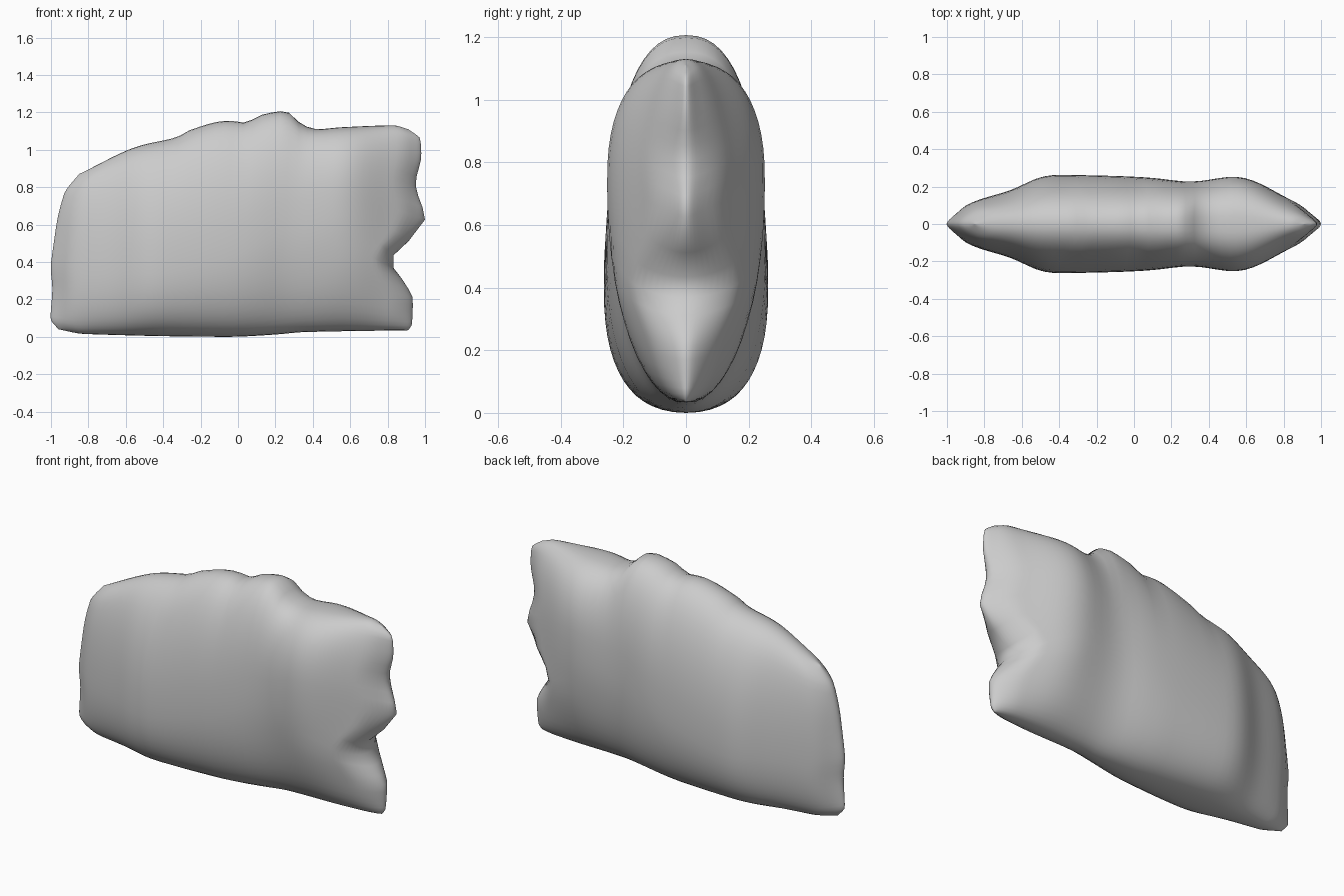
import bpy, bmesh
from math import sin, cos, pi, sqrt

cube = bpy.data.objects.get("Cube")
if cube:
    bpy.data.objects.remove(cube, do_unlink=True)

# Outline and thickness profiles, as (position, value) pairs
TOP = [(-.85, .87), (-.53, 1.02), (-.32, 1.07), (-.27, 1.1), (-.05, 1.155), (.04, 1.145),
       (.12, 1.185), (.25, 1.207), (.35, 1.13), (.43, 1.11), (.55, 1.12), (.83, 1.13), (.91, 1.11)]
BOTTOM = [(-.96, .04), (-.82, .015), (-.05, 0), (.2, .012), (.35, .025), (.91, .035)]
LEFT = [(0, 0), (.07, -.05), (.25, -.06), (.43, -.087), (.67, -.085), (.87, -.066), (1, 0)]
RIGHT = [(0, 0), (.03, .02), (.15, .025), (.25, -.03), (.34, -.09), (.4, -.06), (.45, .01),
         (.55, .09), (.73, .04), (.87, .07), (.95, .065), (1, 0)]
WIDTH = [(-1, .03), (-.97, .065), (-.8, .14), (-.67, .175), (-.45, .263), (-.1, .257), (.1, .247),
         (.3, .225), (.55, .256), (.68, .215), (.8, .147), (.92, .09), (.97, .06), (1, .03)]
CENTRE = [(0, .42), (.3, .38), (.55, .47), (.8, .64), (1, .55)]
# Section roundness above and below the widest line: low is boxy, 1 is elliptical
ROUND_UP = [(0, .95), (.3, .97), (.55, .88), (.78, .8), (1, .9)]
ROUND_LOW = [(0, .9), (.3, .8), (.55, .87), (.78, 1), (1, .75)]
END_ZONE = .065


def curve(pts, x):
    """Smooth interpolation with slopes limited so it never overshoots."""
    x = min(max(x, pts[0][0]), pts[-1][0])
    i = next(k for k in range(len(pts) - 1) if x <= pts[k + 1][0])

    def chord(k):
        return (pts[k + 1][1] - pts[k][1]) / (pts[k + 1][0] - pts[k][0])

    def slope(k):
        if k == 0 or k == len(pts) - 1:
            return chord(min(k, len(pts) - 2))
        a, b = chord(k - 1), chord(k)
        return 2 * a * b / (a + b) if a * b > 0 else 0

    (x0, y0), (x1, y1) = pts[i], pts[i + 1]
    h = x1 - x0
    t = (x - x0) / h
    hermite = y0 * (1 + 2 * t) * (1 - t) ** 2 + y1 * t * t * (3 - 2 * t)
    return hermite + h * (slope(i) * t * (1 - t) ** 2 - slope(i + 1) * t * t * (1 - t))


def half_width(x):
    """Half thickness, averaged over a short span so the sides swell gently."""
    return sum(curve(WIDTH, x + .03 * k) for k in range(-2, 3)) / 5


def rounded(value, power):
    return abs(value) ** power * (1 if value >= 0 else -1)


def surface_point(s, angle):
    """Point on the stone: s runs end to end, angle runs round the section."""
    power = curve(ROUND_UP if cos(angle) > 0 else ROUND_LOW, s)
    mid = curve(CENTRE, s)
    up = rounded(cos(angle), power)
    f = mid + up * ((1 - mid) if up > 0 else mid)
    x_low = BOTTOM[0][0] + s * (BOTTOM[-1][0] - BOTTOM[0][0])
    x_high = TOP[0][0] + s * (TOP[-1][0] - TOP[0][0])
    z_low, z_high = curve(BOTTOM, x_low), curve(TOP, x_high)
    x = x_low + f * (x_high - x_low)
    x += (1 - s) ** 3 * curve(LEFT, f) + s ** 5 * curve(RIGHT, f)
    # Round the end edges over
    t = max(0, 1 - min(s, 1 - s) / END_ZONE)
    y = half_width(x) * sqrt(1 - t * t) * rounded(sin(angle), power)
    return x, y, z_low + f * (z_high - z_low)


# Stone body: rounded sections lofted from the left edge to the right edge
COLUMNS, SIDES = 56, 56
bm = bmesh.new()
rings = []
for i in range(COLUMNS + 1):
    s = .5 - .5 * cos(pi * i / COLUMNS)
    rings.append([bm.verts.new(surface_point(s, 2 * pi * j / SIDES)) for j in range(SIDES)])
for a, b in zip(rings, rings[1:]):
    for j in range(SIDES):
        k = (j + 1) % SIDES
        bm.faces.new((a[j], a[k], b[k], b[j]))
bmesh.ops.remove_doubles(bm, verts=bm.verts, dist=.0005)
bmesh.ops.recalc_face_normals(bm, faces=bm.faces)
for face in bm.faces:
    face.smooth = True

mesh = bpy.data.meshes.new("stone_body")
bm.to_mesh(mesh)
bm.free()
stone = bpy.data.objects.new("stone_body", mesh)
bpy.context.collection.objects.link(stone)

# Plain grey stone
grey = bpy.data.materials.new("stone_grey")
grey.use_nodes = True
colour = (.6, .6, .6, 1)
grey.diffuse_color = colour
grey.node_tree.nodes["Principled BSDF"].inputs["Base Color"].default_value = colour
mesh.materials.append(grey)
